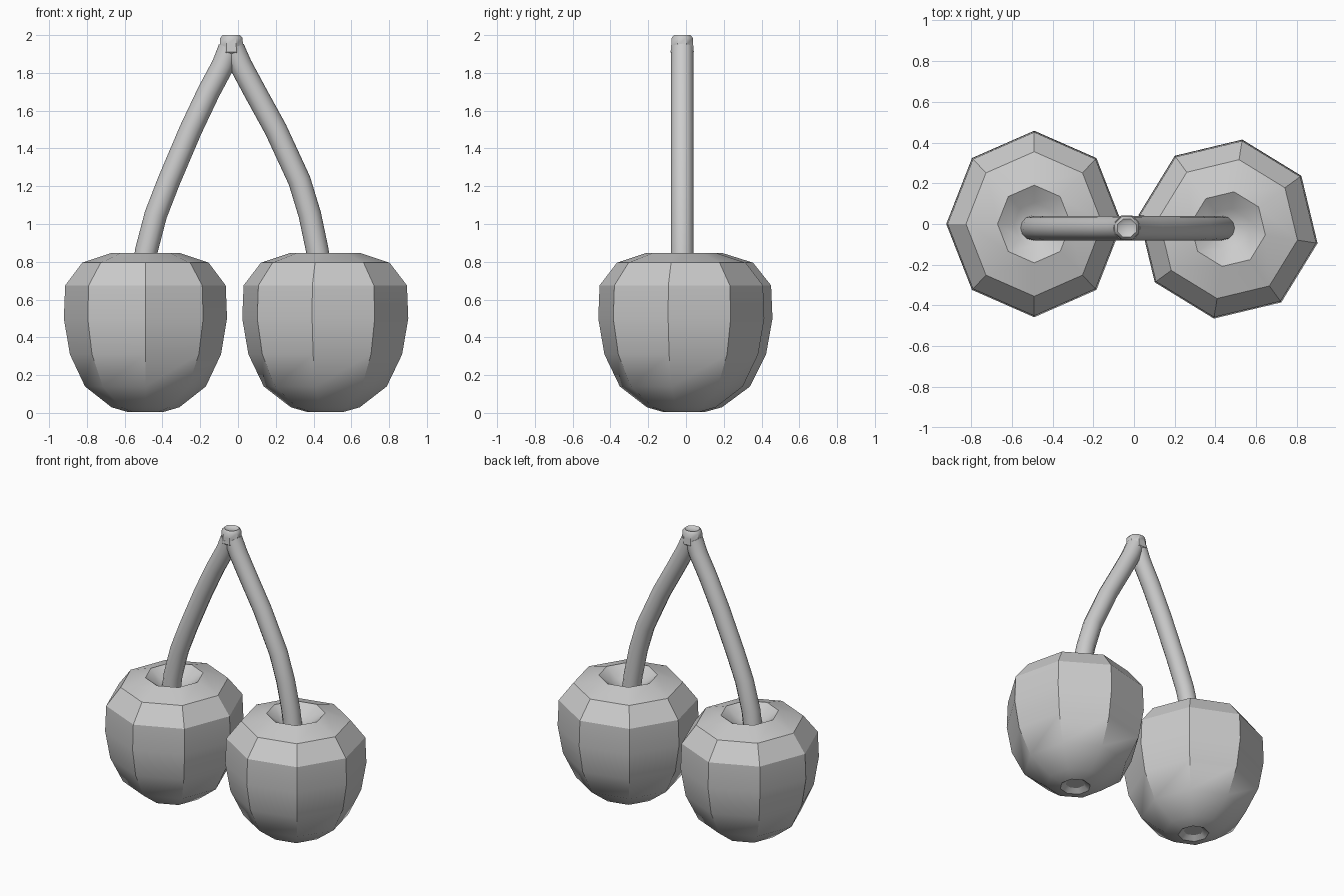
import bpy, bmesh
from math import cos, sin, pi, radians
from mathutils import Vector

if "Cube" in bpy.data.objects:
    bpy.data.objects.remove(bpy.data.objects["Cube"])


def skin_rings(name, rings, angle):
    """Join equal-sided rings of points into a closed, capped mesh."""
    bm = bmesh.new()
    loops = [[bm.verts.new(p) for p in ring] for ring in rings]
    n = len(loops[0])
    for a, b in zip(loops, loops[1:]):
        for i in range(n):
            j = (i + 1) % n
            bm.faces.new((a[i], a[j], b[j], b[i]))
    bm.faces.new(loops[0][::-1])
    bm.faces.new(loops[-1])
    bmesh.ops.recalc_face_normals(bm, faces=bm.faces[:])
    me = bpy.data.meshes.new(name)
    bm.to_mesh(me)
    bm.free()
    ob = bpy.data.objects.new(name, me)
    bpy.context.collection.objects.link(ob)
    bpy.ops.object.select_all(action='DESELECT')
    ob.select_set(True)
    bpy.context.view_layer.objects.active = ob
    bpy.ops.object.shade_smooth_by_angle(angle=radians(angle))
    return ob


def lathe(name, profile, cx, cy, turn=0, sy=1.0, angle=30):
    rings = []
    for r, z in profile:
        ring = []
        for i in range(8):
            a = i * pi / 4 + radians(turn)
            ring.append((cx + r * cos(a), cy + sy * r * sin(a), z))
        rings.append(ring)
    return skin_rings(name, rings, angle)


def tube(name, path, radius, y):
    """Sweep a round section along an x-z path."""
    pts = [Vector((x, y, z)) for x, z in path]
    rings = []
    for i, p in enumerate(pts):
        t = (pts[min(i + 1, len(pts) - 1)] - pts[max(i - 1, 0)]).normalized()
        side = Vector((0, 1, 0))
        up = t.cross(side)
        rings.append([p + radius * (cos(k * pi / 6) * side + sin(k * pi / 6) * up)
                      for k in range(12)])
    return skin_rings(name, rings, 50)


# Fruit: eight-sided, dimpled at top and bottom
fruit = [(0.06, 0.03), (0.095, 0.005), (0.18, 0.03), (0.32, 0.14), (0.40, 0.31),
         (0.432, 0.50), (0.425, 0.675), (0.335, 0.795), (0.18, 0.847), (0.10, 0.79),
         (0.04, 0.76)]
lathe("left_cherry", fruit, -0.49, 0.0, sy=1.06)
lathe("right_cherry", [(r * 1.03, z) for r, z in fruit], 0.462, -0.025, turn=-9)

# Two curved stems meeting at the top
tube("left_stem", [(-0.50, 0.75), (-0.485, 0.86), (-0.435, 1.05), (-0.365, 1.23),
                   (-0.25, 1.50), (-0.155, 1.70), (-0.08, 1.84), (-0.045, 1.93)], 0.06, -0.02)
tube("right_stem", [(0.435, 0.75), (0.42, 0.86), (0.38, 1.05), (0.325, 1.23),
                    (0.20, 1.50), (0.09, 1.70), (0.015, 1.84), (-0.025, 1.93)], 0.06, -0.02)

# Cut end of the twig
lathe("stem_cap", [(0.045, 1.88), (0.07, 1.91), (0.066, 1.95), (0.064, 1.985),
                   (0.05, 2.0), (0.035, 1.99)], -0.035, -0.02, turn=22.5, sy=0.95, angle=40)
